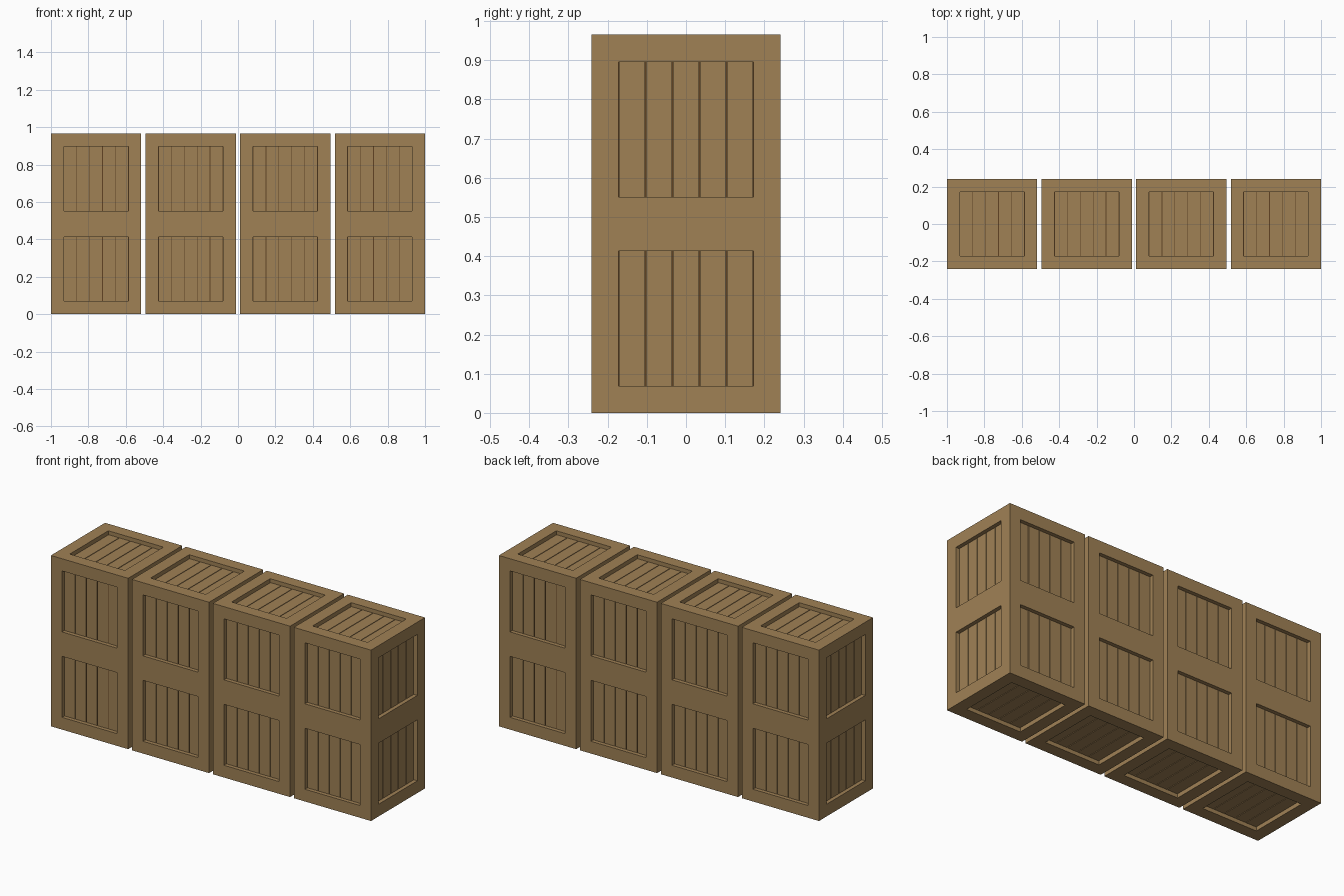
import bpy
import bmesh
from mathutils import Matrix, Vector

cube = bpy.data.objects.get("Cube")
if cube:
    bpy.data.objects.remove(cube, do_unlink=True)

SIZE = 0.4825            # edge of one crate
RIM = 0.069              # width of the frame around each panel
RECESS = 0.022           # how far the planks sit behind the frame
GROOVE = 0.004           # depth of the gaps between planks
GAP = 0.0035             # width of those gaps
PLANKS = 5
PITCH = (SIZE - 2 * RIM) / PLANKS


def material(name, color):
    mat = bpy.data.materials.new(name)
    mat.use_nodes = True
    mat.diffuse_color = color
    mat.node_tree.nodes["Principled BSDF"].inputs["Base Color"].default_value = color
    return mat


wood = material("light brown wood", (0.35, 0.22, 0.091, 1))
dark = material("dark brown gap", (0.12, 0.055, 0.016, 1))


def to_mesh(bm, name, mats):
    mesh = bpy.data.meshes.new(name)
    bm.to_mesh(mesh)
    bm.free()
    for mat in mats:
        mesh.materials.append(mat)
    return mesh


def frame_mesh():
    # Cube with a flat rim on each side, straight inner walls and a dark floor
    bm = bmesh.new()
    bmesh.ops.create_cube(bm, size=SIZE)
    bm.normal_update()
    panels = list(bm.faces)
    bmesh.ops.inset_individual(bm, faces=panels, thickness=RIM, depth=0,
                               use_even_offset=True)
    bm.normal_update()
    for panel in panels:
        inward = panel.normal * -(RECESS + GROOVE)
        floor = bmesh.ops.extrude_discrete_faces(bm, faces=[panel])["faces"][0]
        floor.material_index = 1
        bmesh.ops.translate(bm, verts=floor.verts, vec=inward)
    bm.normal_update()
    return to_mesh(bm, "crate_frame", (wood, dark))


def planks_mesh():
    # Five boards on each side; upright on the walls, front to back on top and bottom
    bm = bmesh.new()
    for axis in range(3):
        for sign in (-1, 1):
            normal = Vector((0, 0, 0))
            normal[axis] = sign
            along = Vector((0, 1, 0)) if axis == 2 else Vector((0, 0, 1))
            across = along.cross(normal)
            turn = Matrix((across, along, normal)).transposed().to_4x4()
            for i in range(PLANKS):
                offset = (i - (PLANKS - 1) / 2) * PITCH
                place = Matrix.Translation((offset, 0, SIZE / 2 - RECESS - GROOVE / 2))
                scale = Matrix.Diagonal((PITCH - GAP, SIZE - 2 * RIM, GROOVE, 1))
                bmesh.ops.create_cube(bm, size=1, matrix=turn @ place @ scale)
    bmesh.ops.recalc_face_normals(bm, faces=bm.faces)
    return to_mesh(bm, "crate_planks", (wood,))


# Four columns of crates, two high
parts = {"crate_frame": frame_mesh(), "crate_planks": planks_mesh()}
step = (2 - SIZE) / 3
for column in range(4):
    for row, level in enumerate(("lower", "upper")):
        for part, mesh in parts.items():
            obj = bpy.data.objects.new(f"{level}_{part}_{column + 1}", mesh)
            obj.location = ((column - 1.5) * step, 0, (row + 0.5) * SIZE)
            bpy.context.collection.objects.link(obj)
